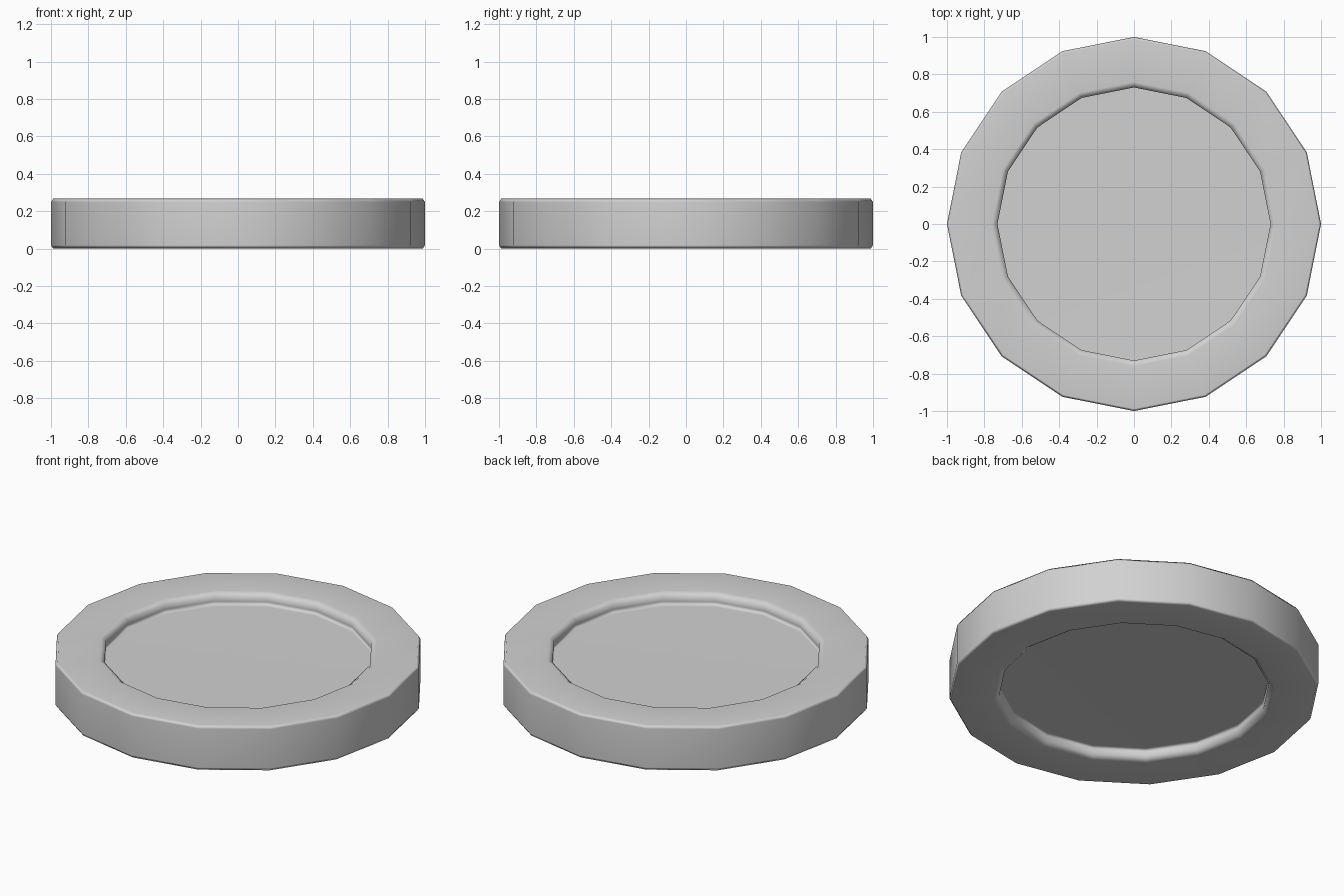
import bpy
import bmesh
from math import pi, sin, cos

if "Cube" in bpy.data.objects:
    bpy.data.objects.remove(bpy.data.objects["Cube"], do_unlink=True)

SIDES = 16
HEIGHT = 0.267
RECESS = 0.08
HOLE = 0.73

grey = bpy.data.materials.new("light_grey")
grey.use_nodes = True
grey.diffuse_color = (0.64, 0.64, 0.64, 1)
grey.node_tree.nodes["Principled BSDF"].inputs["Base Color"].default_value = grey.diffuse_color

# Upper half of the cross-section: recess floor, wall, softened rim, outer edge
upper = [
    (HOLE, HEIGHT - RECESS),
    (HOLE, HEIGHT - RECESS + 0.03),
    (HOLE, HEIGHT - 0.02),
    (HOLE + 0.03, HEIGHT),
    (0.988, HEIGHT),
    (1.0, HEIGHT - 0.018),
]
# Mirror it for the underside
profile = upper + [(r, HEIGHT - z) for r, z in reversed(upper)]

# Disc: rings of vertices joined by quads, with a flat floor on each side
bm = bmesh.new()
rings = []
for r, z in profile:
    angles = [2 * pi * i / SIDES for i in range(SIDES)]
    rings.append([bm.verts.new((r * cos(a), r * sin(a), z)) for a in angles])
for a, b in zip(rings, rings[1:]):
    for i in range(SIDES):
        j = (i + 1) % SIDES
        bm.faces.new((a[i], b[i], b[j], a[j]))
bm.faces.new(rings[0])
bm.faces.new(rings[-1][::-1])
bmesh.ops.recalc_face_normals(bm, faces=bm.faces)
for f in bm.faces:
    f.smooth = True

mesh = bpy.data.meshes.new("recessed_disc")
bm.to_mesh(mesh)
bm.free()
mesh.materials.append(grey)
disc = bpy.data.objects.new("recessed_disc", mesh)
bpy.context.collection.objects.link(disc)

# Keep the large faces flat and blend the shading across the narrow bands
shading = disc.modifiers.new("flat_faces", 'WEIGHTED_NORMAL')
shading.mode = 'FACE_AREA'
shading.weight = 50
